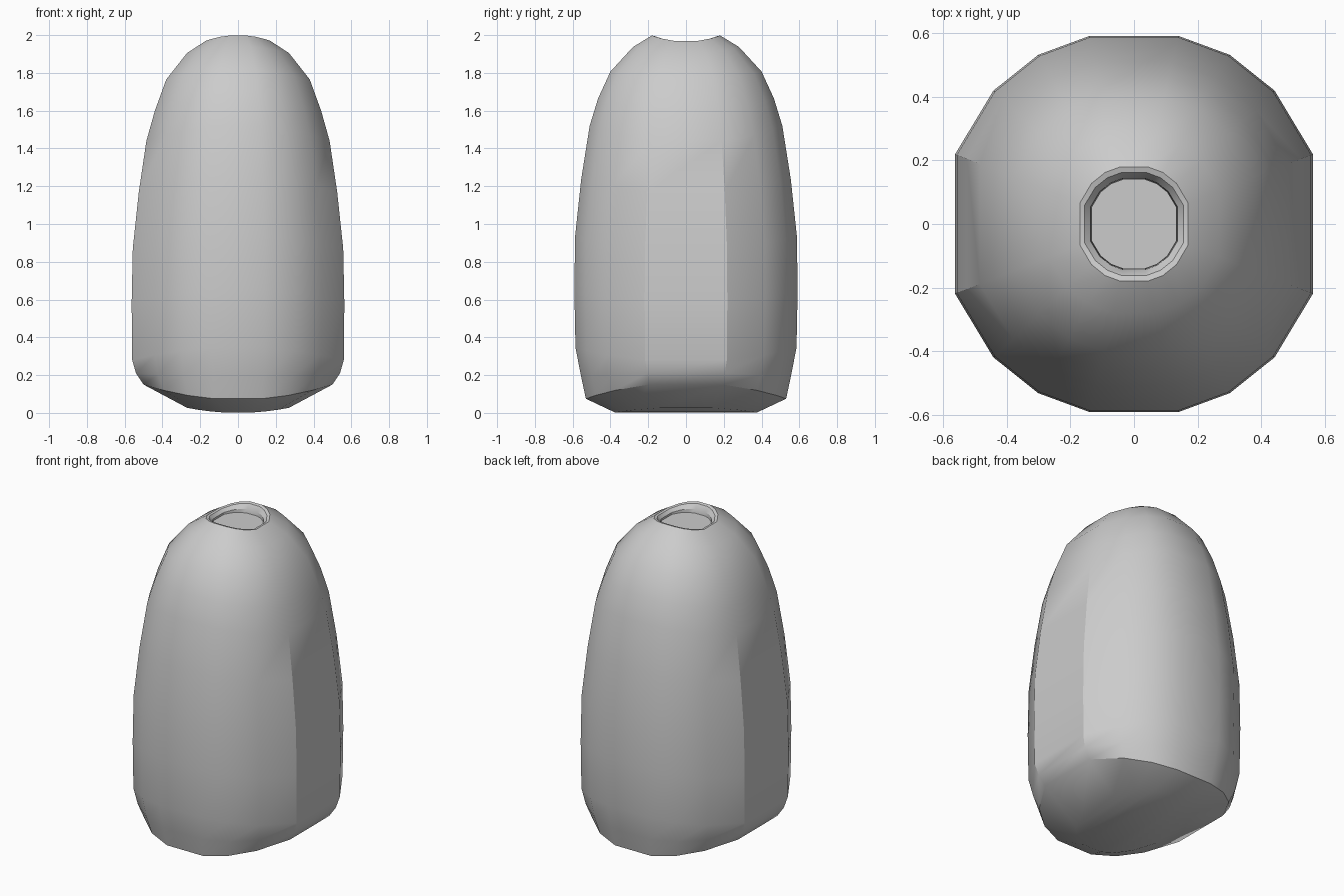
import bpy, bmesh

if "Cube" in bpy.data.objects:
    bpy.data.objects.remove(bpy.data.objects["Cube"])

# Unit cross-section, back half from right to left (16 sides in total)
QUARTER = [(1, .37), (.785, .71), (.535, .9), (.25, 1)]
BACK = QUARTER + [(-x, y) for x, y in reversed(QUARTER)]
SECTION = BACK + [(x, -y) for x, y in reversed(BACK)]

# Rings: x radius, z at the sides, y radius, z at front and back
BODY = [
    (.27, .027, .375, .0), (.50, .15, .53, .07), (.54, .21, .555, .19),
    (.56, .28, .585, .35), (.563, .58, .591, .65), (.557, .87, .587, .94),
    (.525, 1.17, .555, 1.24), (.485, 1.44, .51, 1.525), (.44, 1.60, .465, 1.67),
    (.38, 1.765, .40, 1.81), (.27, 1.905, .28, 1.94), (.17, 1.97, .18, 2.0),
    (.155, 1.968, .162, 1.995), (.137, 1.95, .144, 1.965), (.135, 1.92, .142, 1.93),
]
PLUG = [(.135, 1.92, .142, 1.92), (.134, 1.94, .141, 1.94)]


def loft(name, rings, cap_bottom, cap_top):
    bm = bmesh.new()
    loops = [[bm.verts.new((x * rx, y * ry, zy + (zx - zy) * x * x))
              for x, y in SECTION] for rx, zx, ry, zy in rings]
    n = len(SECTION)
    for a, b in zip(loops, loops[1:]):
        for i in range(n):
            j = (i + 1) % n
            bm.faces.new((a[i], a[j], b[j], b[i]))
    # Caps are front-to-back strips so they follow the sideways curve
    for cap, loop in ((cap_bottom, loops[0]), (cap_top, loops[-1])):
        if cap:
            for i in range(n // 2 - 1):
                bm.faces.new((loop[i], loop[i + 1], loop[n - 2 - i], loop[n - 1 - i]))
    bmesh.ops.recalc_face_normals(bm, faces=bm.faces)
    mesh = bpy.data.meshes.new(name)
    bm.to_mesh(mesh)
    bm.free()
    ob = bpy.data.objects.new(name, mesh)
    bpy.context.collection.objects.link(ob)
    bpy.ops.object.select_all(action='DESELECT')
    ob.select_set(True)
    bpy.context.view_layer.objects.active = ob
    bpy.ops.object.shade_smooth_by_angle(angle=0.5)
    return ob


# Tapered body with a rolled rim and a shallow recess
loft("body", BODY, True, False)
# Flat disc closing the recess
loft("top_disc", PLUG, True, True)
